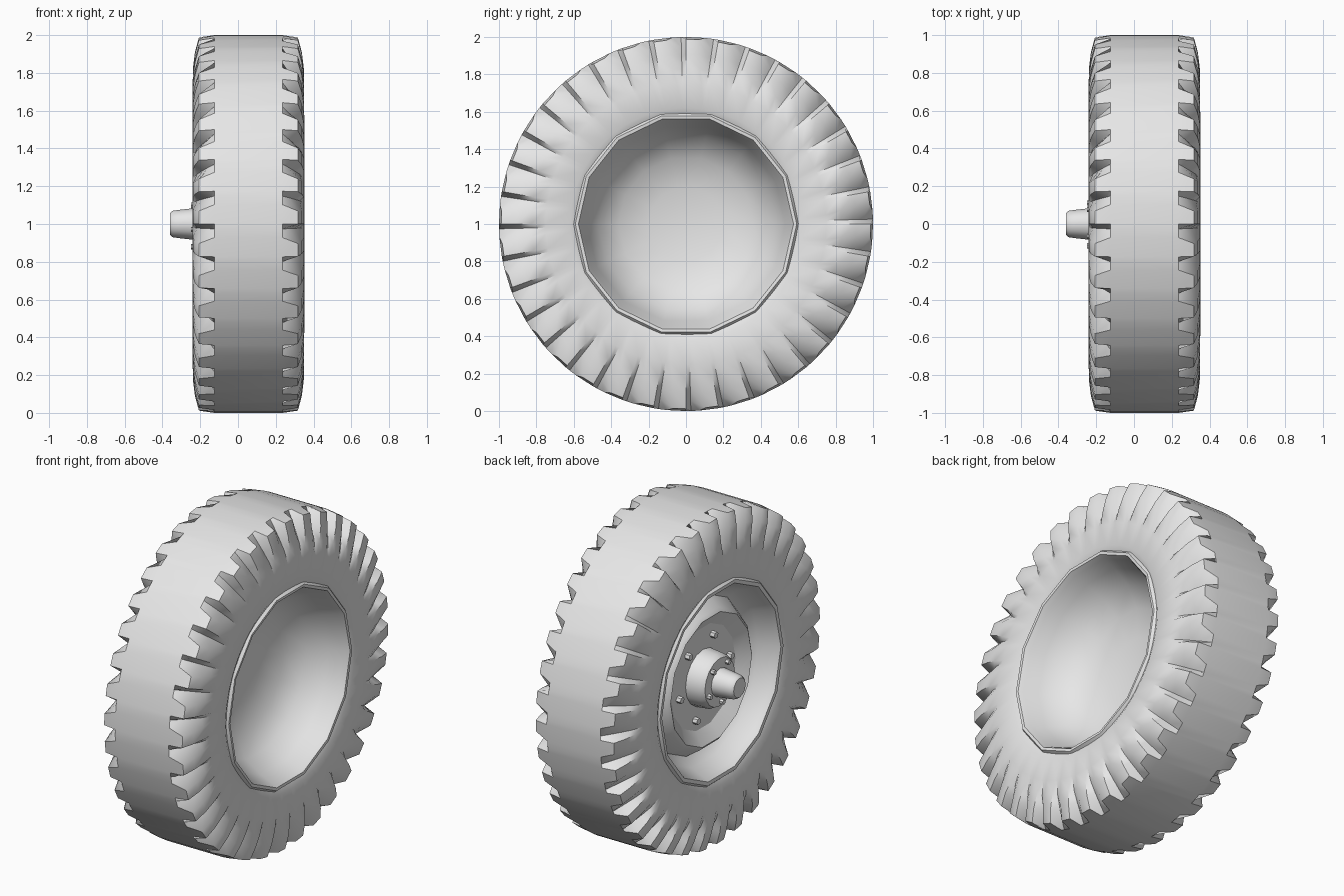
import bpy, bmesh, math
from mathutils import Matrix, Vector

cube = bpy.data.objects.get("Cube")
if cube:
    bpy.data.objects.remove(cube, do_unlink=True)

grey = bpy.data.materials.new("light grey")
grey.use_nodes = True
colour = (0.8, 0.8, 0.8, 1)
grey.diffuse_color = colour
grey.node_tree.nodes["Principled BSDF"].inputs["Base Color"].default_value = colour

AXLE = Vector((0, 0, 1))


def finish(name, bm, angle):
    mesh = bpy.data.meshes.new(name)
    bm.to_mesh(mesh)
    bm.free()
    mesh.materials.append(grey)
    obj = bpy.data.objects.new(name, mesh)
    bpy.context.collection.objects.link(obj)
    bpy.ops.object.select_all(action='DESELECT')
    obj.select_set(True)
    bpy.context.view_layer.objects.active = obj
    bpy.ops.object.shade_smooth_by_angle(angle=math.radians(angle))


def around(x, r, a):
    return AXLE + Vector((x, r * math.cos(a), r * math.sin(a)))


def sweep(name, columns, angle):
    """Join columns of (x, radius, angle) points into a closed ring."""
    bm = bmesh.new()
    rings = [[bm.verts.new(around(*p)) for p in col] for col in columns]
    for i, here in enumerate(rings):
        there = rings[(i + 1) % len(rings)]
        for j in range(len(here) - 1):
            bm.faces.new((here[j], here[j + 1], there[j + 1], there[j]))
    bmesh.ops.remove_doubles(bm, verts=bm.verts, dist=0.0005)
    finish(name, bm, angle)


def lathe(name, profile, sides, angle=40):
    """Revolve (x, radius) points; faces point left of the profile's direction."""
    sweep(name, [[(x, r, math.tau * i / sides) for x, r in profile]
                 for i in range(sides)], angle)


# Tyre: half sections given as (distance from mid plane, radius)
MID = 0.055
LUGS = 36
lug = [(0.275, 0.58), (0.295, 0.62), (0.295, 0.75), (0.293, 0.83),
       (0.283, 0.91), (0.262, 0.988), (0.18, 1.0)]
groove = [(0.275, 0.58), (0.295, 0.62), (0.295, 0.75), (0.272, 0.83),
          (0.242, 0.89), (0.212, 0.945), (0.18, 1.0)]
# How far the lug edges close up towards the groove, making it a pointed wedge
pinch = [1, 1, 0.85, 0.4, 0.1, 0, 0.7]


def column(i, t, half):
    pts = []
    for (d, r), p in zip(half, pinch):
        shifted = t + (0.85 - t) * p * 0.6 if 0 < t < 0.85 else t
        pts.append((d, r, -math.tau * (i + shifted) / LUGS))
    left = [(MID - d, r, a) for d, r, a in pts]
    return left + [(MID + d, r, a) for d, r, a in reversed(pts)]


columns = []
for i in range(LUGS):
    for t, half in ((0, lug), (0.4, lug), (0.85, groove)):
        columns.append(column(i, t, half))
sweep("tyre", columns, 40)

# Rim: outer dish with a raised ring, and the smooth bowl on the inner side
SIDES = 14
lathe("outer_rim", [(-0.225, 0.605), (-0.24, 0.592), (-0.238, 0.57), (-0.21, 0.555),
                    (-0.12, 0.52), (-0.075, 0.465), (-0.155, 0.41), (-0.17, 0.39),
                    (-0.115, 0.31), (-0.115, 0)], SIDES, 35)
lathe("inner_bowl", [(0.335, 0.605), (0.352, 0.592), (0.35, 0.575), (0.32, 0.56),
                     (0.24, 0.53), (0.13, 0.47), (0.05, 0.36), (0.01, 0.2),
                     (0, 0)], SIDES, 50)

# Hub drum and tapered axle cap
lathe("hub_drum", [(-0.1, 0.17), (-0.2, 0.16), (-0.228, 0.145), (-0.228, 0)], 16)
lathe("axle_cap", [(-0.22, 0.085), (-0.31, 0.075), (-0.345, 0.07),
                   (-0.36, 0.058), (-0.36, 0)], 12)


# Bolts
def bolts(name, count, radius, x, size, phase):
    bm = bmesh.new()
    for i in range(count):
        a = math.tau * i / count + phase
        place = (Matrix.Translation(around(x, radius, a)) @ Matrix.Rotation(a, 4, 'X')
                 @ Matrix.Rotation(math.pi / 2, 4, 'Y'))
        bmesh.ops.create_cone(bm, cap_ends=True, segments=6, radius1=size,
                              radius2=size, depth=0.04, matrix=place)
    finish(name, bm, 30)


bolts("outer_bolts", 6, 0.245, -0.125, 0.02, math.radians(-10))
bolts("hub_bolts", 5, 0.12, -0.23, 0.015, math.radians(50))

# Point the faces outward
for name in ("tyre", "outer_rim", "inner_bowl", "hub_drum", "axle_cap"):
    mesh = bpy.data.objects[name].data
    bm = bmesh.new()
    bm.from_mesh(mesh)
    bmesh.ops.recalc_face_normals(bm, faces=bm.faces)
    want = Vector((1 if name == "inner_bowl" else -1, 0, 0))
    # Compare with the flattest face on the side that should be seen
    face = max(bm.faces, key=lambda f: abs(f.normal.x) - f.calc_center_median().dot(want) * -1)
    if face.normal.dot(want) < 0:
        bmesh.ops.reverse_faces(bm, faces=bm.faces)
    bm.to_mesh(mesh)
    bm.free()
